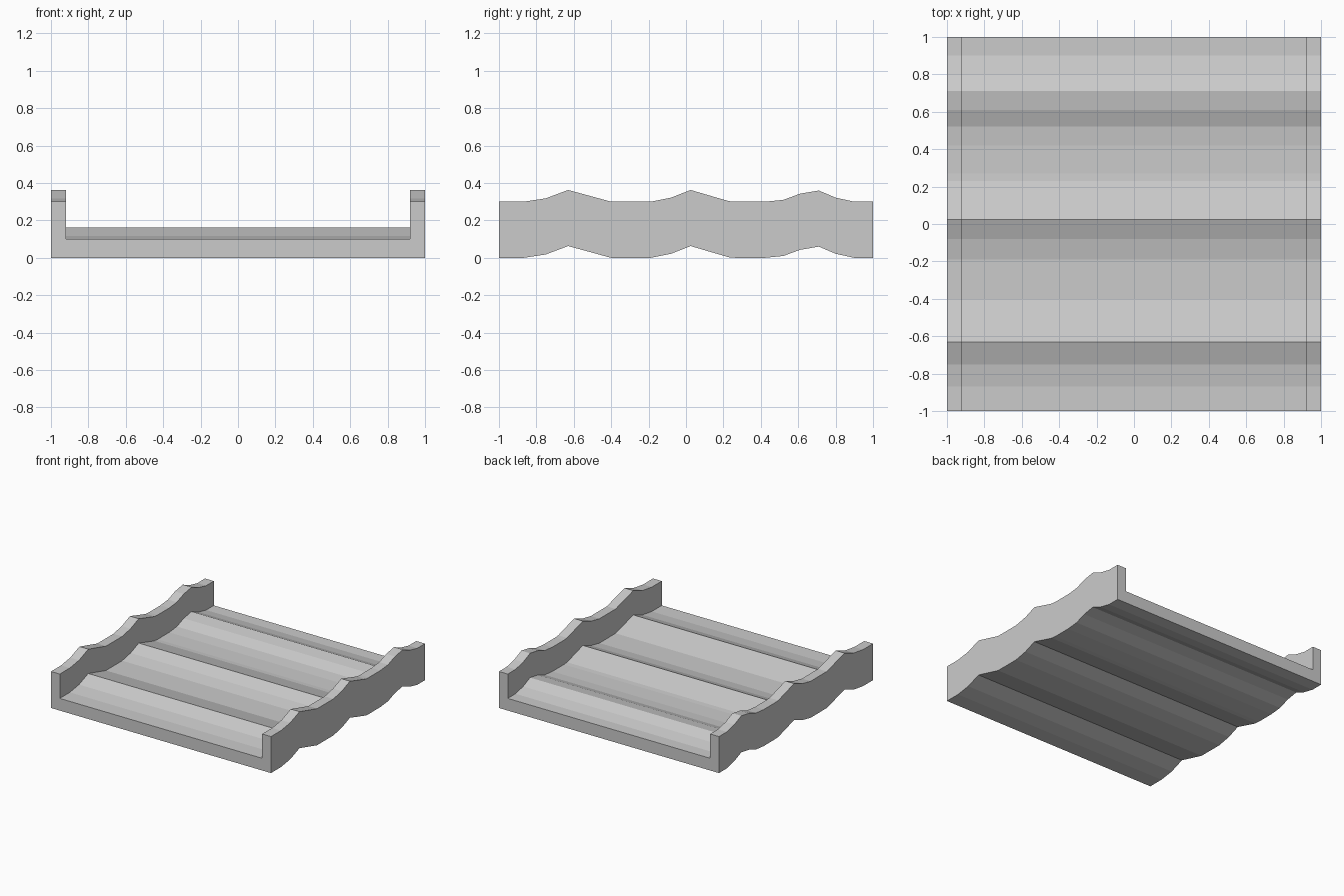
import bpy
import bmesh

cube = bpy.data.objects.get("Cube")
if cube:
    bpy.data.objects.remove(cube, do_unlink=True)

grey = bpy.data.materials.new("light grey")
grey.use_nodes = True
colour = (0.6, 0.6, 0.6, 1)
grey.diffuse_color = colour
grey.node_tree.nodes["Principled BSDF"].inputs["Base Color"].default_value = colour

# Wave running from front to back: (y, height)
wave = [(-1, 0), (-0.87, 0), (-0.75, 0.018), (-0.63, 0.063), (-0.52, 0.033),
        (-0.4, 0), (-0.19, 0), (-0.08, 0.022), (0.025, 0.063), (0.13, 0.032),
        (0.23, 0.003), (0.27, 0), (0.42, 0), (0.52, 0.01), (0.61, 0.043),
        (0.71, 0.06), (0.8, 0.022), (0.9, 0), (1, 0)]

# Channel section: floor with two upright side walls
half, inner, floor, wall = 1.0, 0.92, 0.1, 0.3
section = [(-half, 0), (-inner, 0), (inner, 0), (half, 0), (half, floor), (half, wall),
           (inner, wall), (inner, floor), (-inner, floor), (-inner, wall),
           (-half, wall), (-half, floor)]


def sweep(name, section, path, caps):
    """Carry the section along the wave and close both ends."""
    bm = bmesh.new()
    rings = [[bm.verts.new((x, y, z + lift)) for x, z in section] for y, lift in path]
    count = len(section)
    for a, b in zip(rings, rings[1:]):
        for i in range(count):
            j = (i + 1) % count
            bm.faces.new((a[i], a[j], b[j], b[i]))
    for ring in (rings[0], rings[-1]):
        for cap in caps:
            bm.faces.new([ring[i] for i in cap])
    bmesh.ops.recalc_face_normals(bm, faces=bm.faces)
    mesh = bpy.data.meshes.new(name)
    bm.to_mesh(mesh)
    bm.free()
    mesh.materials.append(grey)
    obj = bpy.data.objects.new(name, mesh)
    bpy.context.collection.objects.link(obj)
    return obj


# End faces: left wall, floor and right wall, split at the inner corners
caps = [(0, 1, 8, 11), (11, 8, 9, 10), (1, 2, 7, 8), (2, 3, 4, 7), (7, 4, 5, 6)]
sweep("wavy_channel", section, wave, caps)
